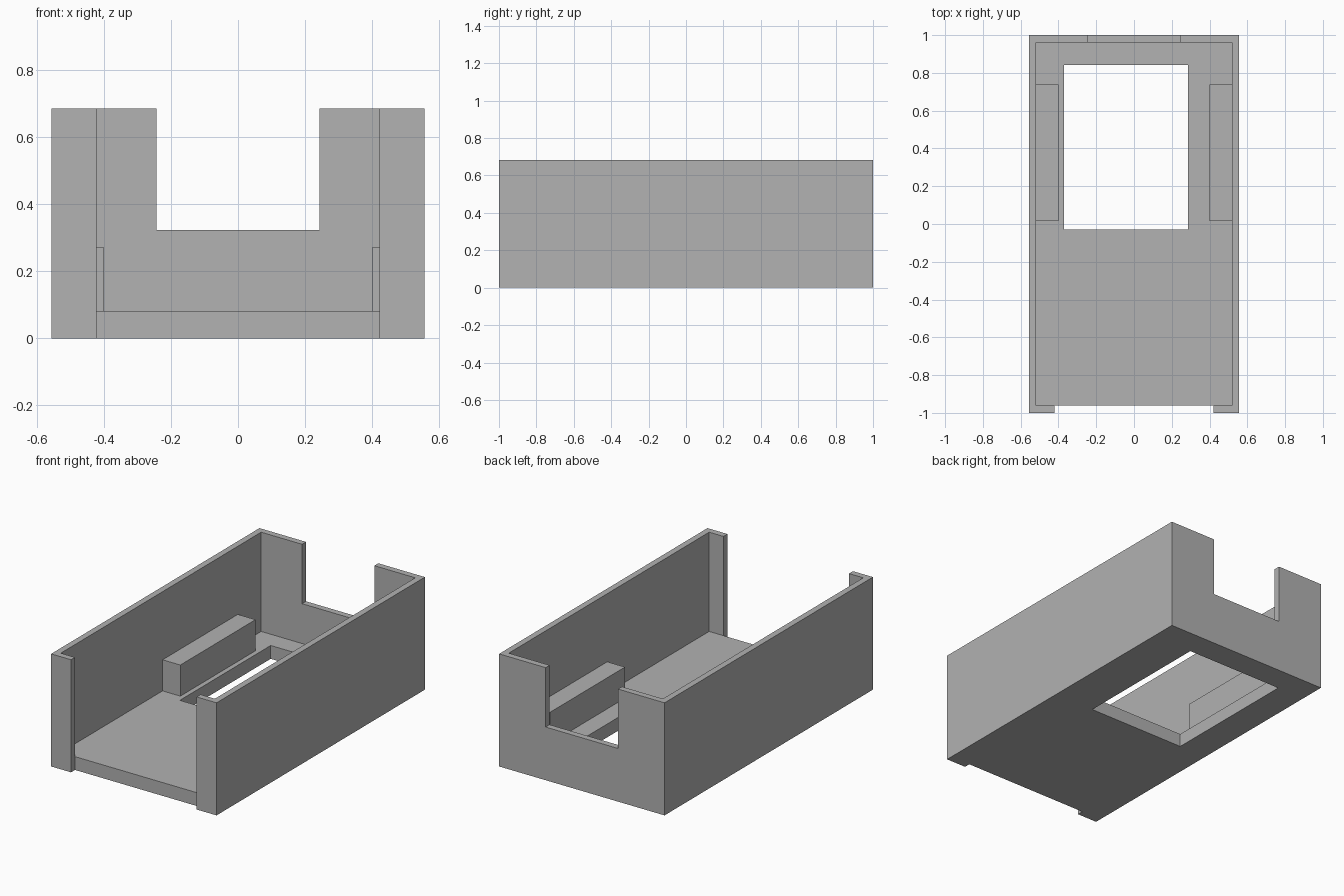
import bpy
import bmesh

if "Cube" in bpy.data.objects:
    bpy.data.objects.remove(bpy.data.objects["Cube"], do_unlink=True)

grey = bpy.data.materials.new("plain grey")
grey.use_nodes = True
colour = (0.445, 0.445, 0.445, 1)
grey.diffuse_color = colour
grey.node_tree.nodes["Principled BSDF"].inputs["Base Color"].default_value = colour

# Overall half width, half length, height, wall and floor thickness
W, L, H, T, F = 0.556, 1.0, 0.684, 0.038, 0.081
LIP = 0.422


def prism(name, outline, z0, z1):
    """Extrude a plan outline between two heights."""
    bm = bmesh.new()
    base = bm.faces.new([bm.verts.new((x, y, z0)) for x, y in outline])
    top = bmesh.ops.extrude_face_region(bm, geom=[base])["geom"]
    verts = [v for v in top if isinstance(v, bmesh.types.BMVert)]
    bmesh.ops.translate(bm, vec=(0, 0, z1 - z0), verts=verts)
    bmesh.ops.recalc_face_normals(bm, faces=bm.faces)
    mesh = bpy.data.meshes.new(name)
    bm.to_mesh(mesh)
    bm.free()
    mesh.materials.append(grey)
    obj = bpy.data.objects.new(name, mesh)
    bpy.context.collection.objects.link(obj)
    return obj


def box(name, x0, x1, y0, y1, z0, z1):
    return prism(name, [(x0, y0), (x1, y0), (x1, y1), (x0, y1)], z0, z1)


def cut(obj, cutter):
    """Subtract a cutter and discard it."""
    mod = obj.modifiers.new("opening", "BOOLEAN")
    mod.operation = "DIFFERENCE"
    mod.solver = "EXACT"
    mod.object = cutter
    cutter.hide_render = True
    bpy.context.view_layer.objects.active = obj
    bpy.ops.object.modifier_apply(modifier=mod.name)
    bpy.data.objects.remove(cutter, do_unlink=True)


# Walls: one half of the plan, mirrored, with short return lips at the front
half = [(LIP, -L + T), (LIP, -L), (W, -L), (W, L)]
inner = [(W - T, L - T), (W - T, -L + T)]
flip = lambda pts: [(-x, y) for x, y in reversed(pts)]
walls = prism("walls", half + flip(half) + flip(inner) + inner, 0, H)

# Notch in the back wall
cut(walls, box("notch_cutter", -0.243, 0.243, L - 0.2, L + 0.2, 0.323, H + 0.2))

# Floor with its off-centre opening
floor = box("floor", -W + T, W - T, -L + T, L - T, 0, F)
cut(floor, box("floor_cutter", -0.37, 0.286, -0.03, 0.842, -0.1, F + 0.1))

# Support rails along both side walls
for side, name in ((1, "left_rail"), (-1, "right_rail")):
    x0, x1 = sorted((side * 0.399, side * (W - T)))
    box(name, x0, x1, 0.016, 0.738, F, 0.27)
